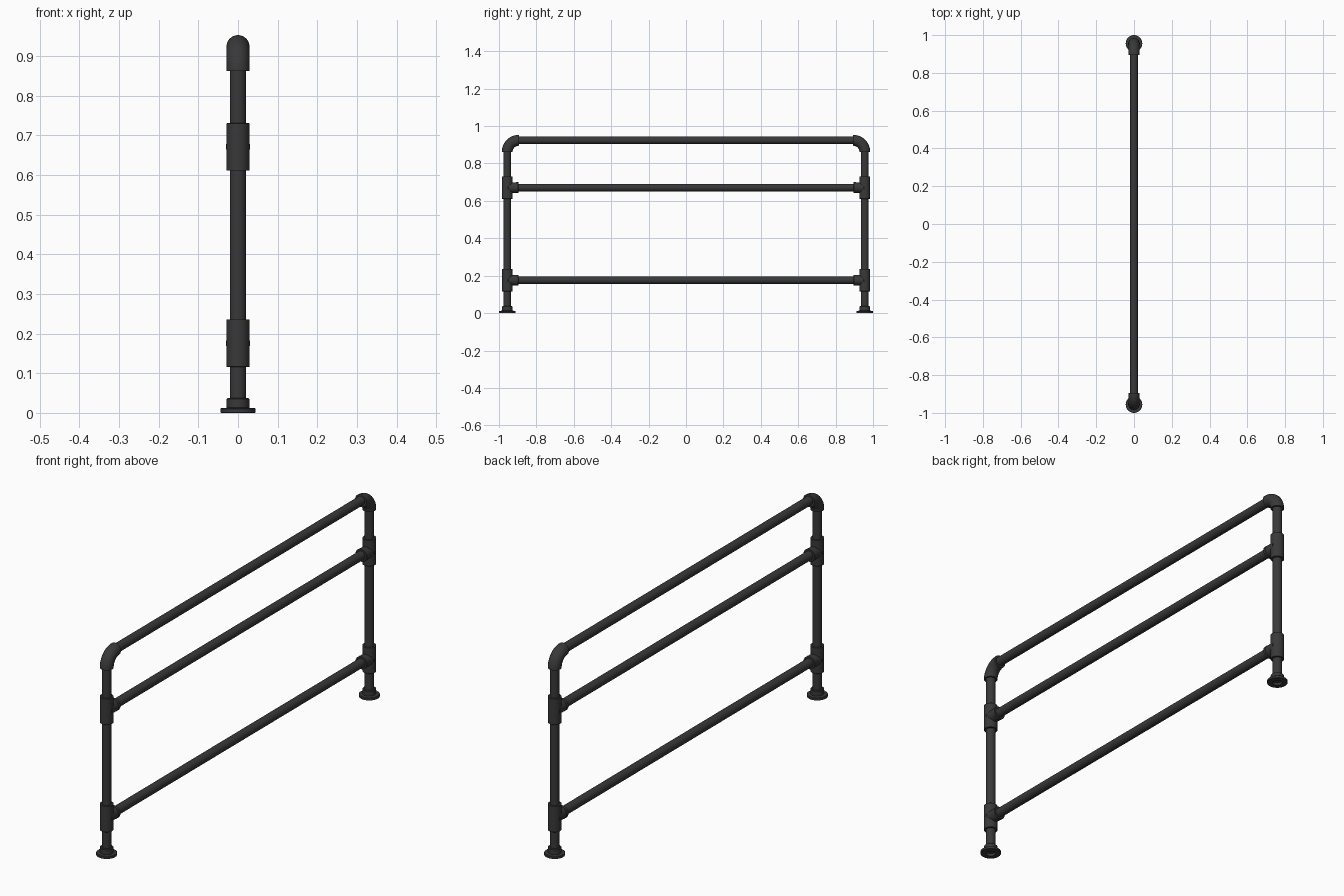
import bpy, math
from mathutils import Vector, Matrix

if "Cube" in bpy.data.objects:
    bpy.data.objects.remove(bpy.data.objects["Cube"])

POST_Y, RAIL_Z = 0.956, 0.924      # post centre line, top rail centre line
PIPE_R, FIT_R = 0.0205, 0.029      # pipe and fitting radii
BEND = 0.062                       # elbow centre-line radius
TEE_Z = {"lower": 0.176, "middle": 0.671}
SEG = 32

iron = bpy.data.materials.new("black_iron")
iron.diffuse_color = (0.04, 0.04, 0.04, 1)
iron.use_nodes = True
iron.node_tree.nodes["Principled BSDF"].inputs["Base Color"].default_value = iron.diffuse_color


def finish(name, verts, faces):
    me = bpy.data.meshes.new(name)
    me.from_pydata(verts, [], faces)
    me.materials.append(iron)
    ob = bpy.data.objects.new(name, me)
    bpy.context.collection.objects.link(ob)
    bpy.ops.object.select_all(action='DESELECT')
    ob.select_set(True)
    bpy.context.view_layer.objects.active = ob
    bpy.ops.object.mode_set(mode='EDIT')
    bpy.ops.mesh.select_all(action='SELECT')
    bpy.ops.mesh.normals_make_consistent(inside=False)
    bpy.ops.object.mode_set(mode='OBJECT')
    bpy.ops.object.shade_smooth_by_angle(angle=math.radians(35))
    return ob


def skin(name, rings, cap=True, loop=False):
    """Join rings of SEG points into a tube."""
    n = len(rings)
    verts = [p for r in rings for p in r]
    faces = []
    for i in range(n if loop else n - 1):
        a, b = i * SEG, (i + 1) % n * SEG
        for k in range(SEG):
            m = (k + 1) % SEG
            faces.append((a + k, a + m, b + m, b + k))
    if cap and not loop:
        faces += [tuple(range(SEG)), tuple(range((n - 1) * SEG, n * SEG))]
    return finish(name, verts, faces)


def ring(center, axis, r):
    u = Vector((1, 0, 0))
    w = Vector(axis).normalized().cross(u)
    return [Vector(center) + r * (math.cos(t) * u + math.sin(t) * w)
            for t in (2 * math.pi * k / SEG for k in range(SEG))]


def lathe(name, origin, axis, profile, loop=False):
    """Revolve (radius, distance) points around an axis."""
    o, a = Vector(origin), Vector(axis)
    return skin(name, [ring(o + a * d, a, r) for r, d in profile], loop=loop)


def collar(r, d0, d1, b=0.002):
    return [(r - b, d0), (r, d0 + b), (r, d1 - b), (r - b, d1)]


UP = (0, 0, 1)
for s, side in ((-1, "front"), (1, "back")):
    y, inward = s * POST_Y, (0, -s, 0)

    # post
    lathe(side + "_post", (0, y, 0), UP, [(PIPE_R, 0.012), (PIPE_R, RAIL_Z - BEND + 0.01)])

    # floor flange with open socket underneath
    lathe(side + "_floor_flange", (0, y, 0), UP,
          [(PIPE_R, 0), (0.043, 0), (0.044, 0.001), (0.044, 0.010), (0.042, 0.012),
           (0.0285, 0.013), (0.0285, 0.035), (0.026, 0.037), (PIPE_R, 0.037)], loop=True)

    # tee fittings: sleeve and branch
    for level, z in TEE_Z.items():
        lathe(f"{side}_{level}_tee_sleeve", (0, y, z), UP, collar(FIT_R, -0.06, 0.06, 0.001))
        lathe(f"{side}_{level}_tee_branch", (0, y, z), inward,
              [(0.0305, -0.005), (0.0305, 0.005), (0.028, 0.008), (0.028, 0.046),
               (0.029, 0.047), (0.029, 0.059), (0.028, 0.060)])

    # corner elbow
    c = Vector((0, y - s * BEND, RAIL_Z - BEND))
    rings = []
    for i in range(17):
        t = math.pi / 2 * i / 16
        p = c + BEND * Vector((0, s * math.cos(t), math.sin(t)))
        rings.append(ring(p, (0, -s * math.sin(t), math.cos(t)), FIT_R))
    skin(side + "_elbow", rings)

# horizontal rails
for name, z, half in (("top_rail", RAIL_Z, POST_Y - BEND + 0.01),
                      ("middle_rail", TEE_Z["middle"], POST_Y - 0.02),
                      ("lower_rail", TEE_Z["lower"], POST_Y - 0.02)):
    lathe(name, (0, 0, z), (0, 1, 0), [(PIPE_R, -half), (PIPE_R, half)])
